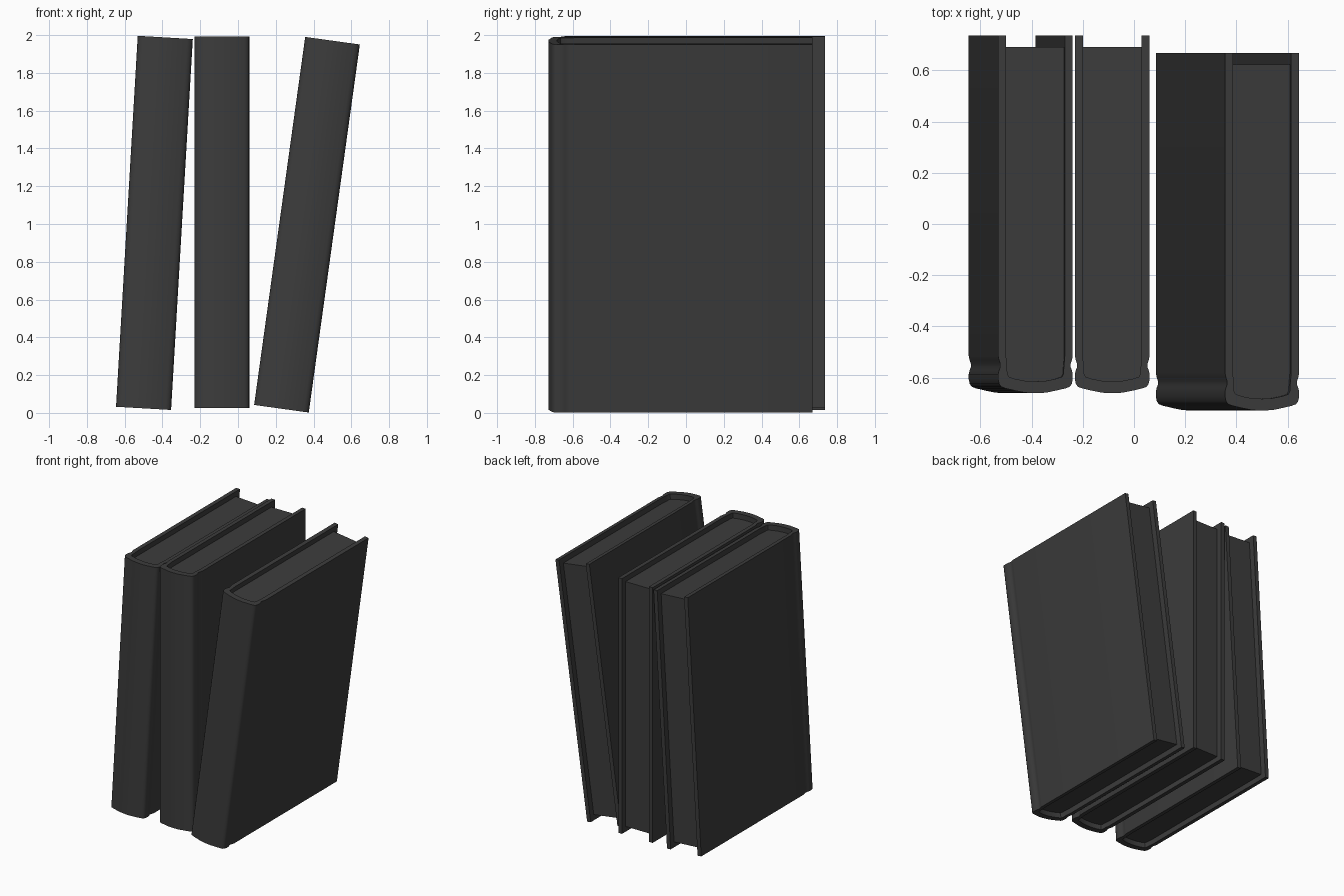
import bpy, bmesh, math

if "Cube" in bpy.data.objects:
    bpy.data.objects.remove(bpy.data.objects["Cube"])

L = 1.967       # cover height
INSET = 0.04    # pages sit below the cover's top and bottom edges

# Half cross-sections (x >= 0), from fore-edge round to the middle of the spine
OUTER = [(0.146, 0.737), (0.146, -0.515), (0.143, -0.53), (0.138, -0.545), (0.138, -0.56),
         (0.143, -0.573), (0.146, -0.587), (0.146, -0.607), (0.142, -0.625), (0.134, -0.636),
         (0.118, -0.642), (0.08, -0.651), (0.04, -0.659), (0, -0.661)]
INNER = [(0.115, 0.737), (0.115, -0.515), (0.111, -0.56), (0.110, -0.585), (0.104, -0.597),
         (0.08, -0.605), (0.04, -0.613), (0, -0.615)]


def mirrored(half):
    return half + [(-x, y) for x, y in reversed(half[:-1])]


def extrude_profile(name, pts, z0, z1, mat):
    bm = bmesh.new()
    face = bm.faces.new([bm.verts.new((x, y, z0)) for x, y in pts])
    ext = bmesh.ops.extrude_face_region(bm, geom=[face])
    top = [v for v in ext["geom"] if isinstance(v, bmesh.types.BMVert)]
    bmesh.ops.translate(bm, verts=top, vec=(0, 0, z1 - z0))
    bmesh.ops.recalc_face_normals(bm, faces=bm.faces)
    me = bpy.data.meshes.new(name)
    bm.to_mesh(me)
    bm.free()
    ob = bpy.data.objects.new(name, me)
    bpy.context.collection.objects.link(ob)
    me.materials.append(mat)
    bpy.ops.object.select_all(action='DESELECT')
    ob.select_set(True)
    bpy.context.view_layer.objects.active = ob
    bpy.ops.object.shade_smooth_by_angle(angle=math.radians(35))
    return ob


def book(label, x, y, z, tilt):
    # Wrapped cover with rounded spine and hinge grooves
    cover = extrude_profile(label + "_cover", mirrored(OUTER) + mirrored(INNER)[::-1], 0, L, dark)
    # Page block filling the cover, set back at the fore-edge
    pages = [(0.115, 0.692)] + INNER[1:]
    block = extrude_profile(label + "_pages", mirrored(pages), INSET, L - INSET, dark)
    for ob in (cover, block):
        ob.location = (x, y, z)
        ob.rotation_euler.y = math.radians(tilt)


dark = bpy.data.materials.new("dark_grey")
dark.diffuse_color = (0.045, 0.045, 0.045, 1)
dark.use_nodes = True
dark.node_tree.nodes["Principled BSDF"].inputs["Base Color"].default_value = dark.diffuse_color

book("left_book", -0.50, 0, 0.024, 3.35)
book("middle_book", -0.085, 0, 0.026, 0)
book("right_book", 0.23, -0.068, 0.022, 7.9)
